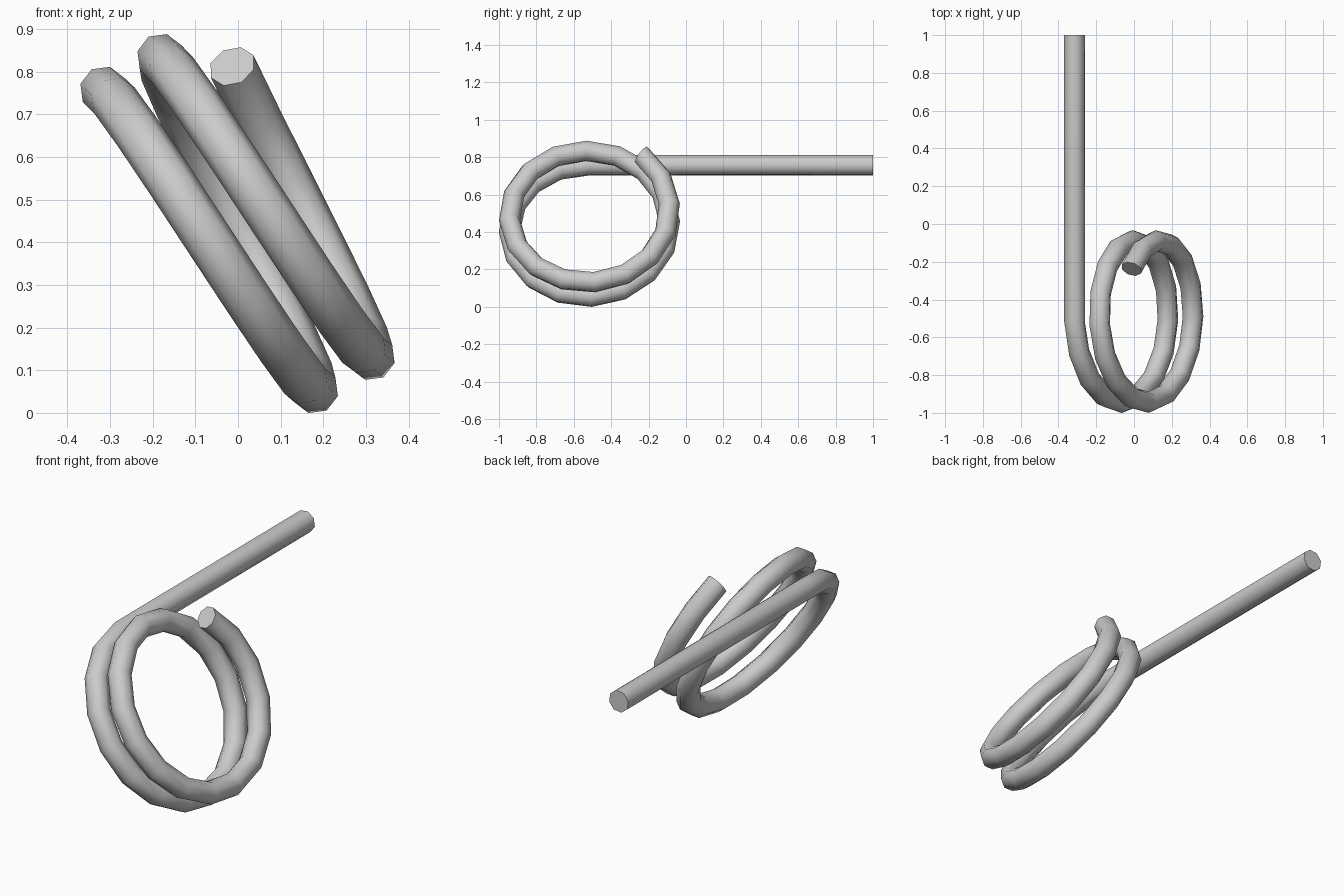
import bpy, bmesh
from math import sin, cos, tau, radians
from mathutils import Vector

cube = bpy.data.objects.get("Cube")
if cube:
    bpy.data.objects.remove(cube, do_unlink=True)

# Coil dimensions
COIL_R, WIRE_R, PITCH = 0.428, 0.0565, 0.153
SIDES, STEPS = 8, 30
SWEEP = radians(679.5)
TILT = radians(30)

axis = Vector((cos(TILT), 0, sin(TILT)))
up = Vector((-sin(TILT), 0, cos(TILT)))
back = Vector((0, 1, 0))
start = Vector((-0.315, -0.516, 0.757))
center = start - up * COIL_R

# Path stations: point, outward direction, tangent
stations = [(Vector((start.x, 1, start.z)), up, -back)]
for i in range(STEPS + 1):
    a = SWEEP * i / STEPS
    out = up * cos(a) - back * sin(a)
    along = -up * sin(a) - back * cos(a)
    tangent = along * COIL_R + axis * (PITCH / tau)
    if i == 0:
        tangent = -back
    stations.append((center + axis * (PITCH * a / tau) + out * COIL_R,
                     out, tangent.normalized()))

# Sweep an eight-sided ring along the path
bm = bmesh.new()
rings = []
for point, out, tangent in stations:
    side = tangent.cross(out)
    rings.append([bm.verts.new(point + (out * cos(tau * k / SIDES)
                                        + side * sin(tau * k / SIDES)) * WIRE_R)
                  for k in range(SIDES)])
for r0, r1 in zip(rings, rings[1:]):
    for k in range(SIDES):
        n = (k + 1) % SIDES
        bm.faces.new((r0[k], r0[n], r1[n], r1[k]))
# End caps
bm.faces.new(rings[0])
bm.faces.new(rings[-1])
bmesh.ops.recalc_face_normals(bm, faces=bm.faces)

mesh = bpy.data.meshes.new("coiled_wire")
bm.to_mesh(mesh)
bm.free()
wire = bpy.data.objects.new("coiled_wire", mesh)
bpy.context.collection.objects.link(wire)

# Plain grey metal
grey = bpy.data.materials.new("light_grey")
grey.use_nodes = True
colour = (0.6, 0.6, 0.6, 1)
grey.diffuse_color = colour
grey.node_tree.nodes["Principled BSDF"].inputs["Base Color"].default_value = colour
mesh.materials.append(grey)

# Smooth tube with crisp end caps
bpy.ops.object.select_all(action='DESELECT')
wire.select_set(True)
bpy.context.view_layer.objects.active = wire
bpy.ops.object.shade_smooth_by_angle(angle=radians(50))
